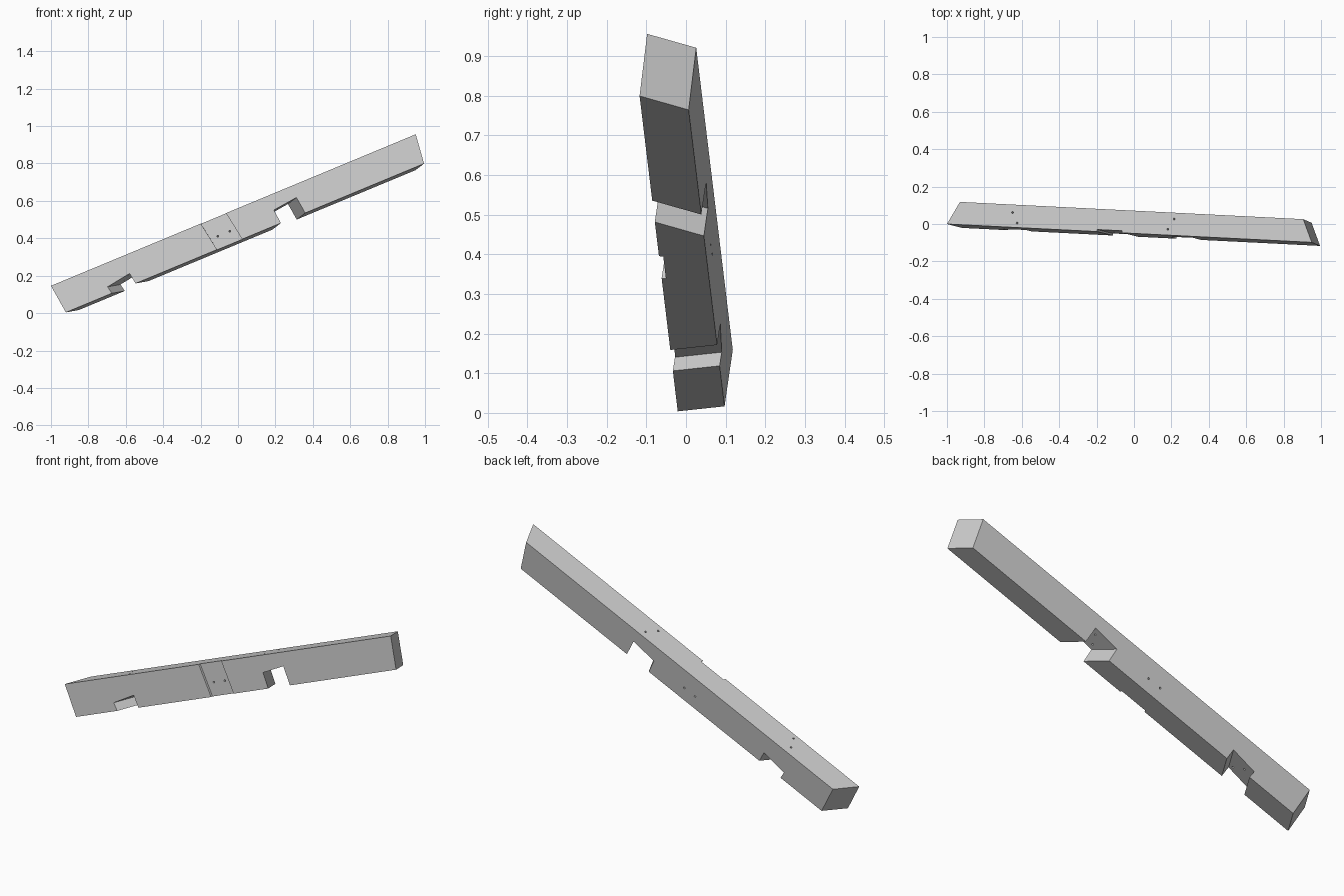
import bpy, bmesh
from mathutils import Matrix, Vector

old = bpy.data.objects.get("Cube")
if old:
    bpy.data.objects.remove(old, do_unlink=True)

# Beam frame: along the length, across to the back, and up
along = Vector((1.95, -0.098, 0.81)).normalized()
across = Vector((0.0113, 0.122, -0.0116))
across = (across - along * across.dot(along)).normalized()
frame = Matrix((along, across, along.cross(across))).transposed().to_4x4()
frame.translation = (-1.0, 0.0, 0.146)

WIDTH, DEPTH = 0.122, 0.163
SKEW = 0.52          # sideways shift of the diagonal cuts per unit of width

grey = bpy.data.materials.new("plain_grey")
grey.use_nodes = True
grey.diffuse_color = (0.6, 0.6, 0.6, 1)
grey.node_tree.nodes["Principled BSDF"].inputs["Base Color"].default_value = (0.6, 0.6, 0.6, 1)


def finish(name, bm):
    bmesh.ops.recalc_face_normals(bm, faces=bm.faces)
    mesh = bpy.data.meshes.new(name)
    bm.to_mesh(mesh)
    bm.free()
    mesh.materials.append(grey)
    obj = bpy.data.objects.new(name, mesh)
    obj.matrix_world = frame
    bpy.context.collection.objects.link(obj)
    return obj


def prism(name, profile, t0, t1):
    """Side profile of (length, depth, skew) swept across the width."""
    bm = bmesh.new()
    front, back = [[bm.verts.new((s + k * t, t, -d)) for s, d, k in profile]
                   for t in (t0, t1)]
    bm.faces.new(front)
    bm.faces.new(back[::-1])
    n = len(profile)
    for i in range(n):
        j = (i + 1) % n
        bm.faces.new((front[i], back[i], back[j], front[j]))
    return finish(name, bm)


def drill(name, centre, axis):
    """Thin cylinder along a frame axis."""
    bm = bmesh.new()
    turn = Vector(axis).to_track_quat('Z', 'Y').to_matrix().to_4x4()
    bmesh.ops.create_cone(bm, cap_ends=True, segments=12, radius1=0.005,
                          radius2=0.005, depth=0.5,
                          matrix=Matrix.Translation(centre) @ turn)
    return finish(name, bm)


# Beam with opposite mitred ends
beam = prism("beam", [(0, 0, SKEW), (2.114, 0, -0.5),
                      (2.096, DEPTH, -0.5), (0.02, DEPTH, SKEW)], 0, WIDTH)

# Diagonal seats in the underside and a shallow housing on the front
cutters = [
    prism("lower_seat_cutter", [(0.278, 0.122, SKEW), (0.414, 0.101, SKEW),
                                (0.430, 0.2, SKEW), (0.294, 0.2, SKEW)], -0.03, 0.15),
    prism("upper_seat_cutter", [(1.258, 0.084, -0.5), (1.395, 0.068, -0.5),
                                (1.412, 0.2, -0.5), (1.270, 0.2, -0.5)], -0.03, 0.15),
    prism("housing_cutter", [(0.865, -0.02, 0), (1.011, -0.02, 0),
                             (1.048, 0.2, 0), (0.902, 0.2, 0)], -0.03, 0.011),
]

# Peg holes: pairs through the seats and through the housing
for s, t in ((0.372, 0.079), (0.404, 0.024), (1.308, 0.088), (1.276, 0.031)):
    cutters.append(drill("seat_peg_cutter", (s, t, 0), (0, 0, 1)))
for s in (0.926, 0.996):
    cutters.append(drill("housing_peg_cutter", (s, 0.05, -0.097), (0, 1, 0)))

for cutter in cutters:
    cutter.hide_render = True
    cutter.hide_set(True)
    cut = beam.modifiers.new(cutter.name, 'BOOLEAN')
    cut.operation = 'DIFFERENCE'
    cut.solver = 'EXACT'
    cut.object = cutter
